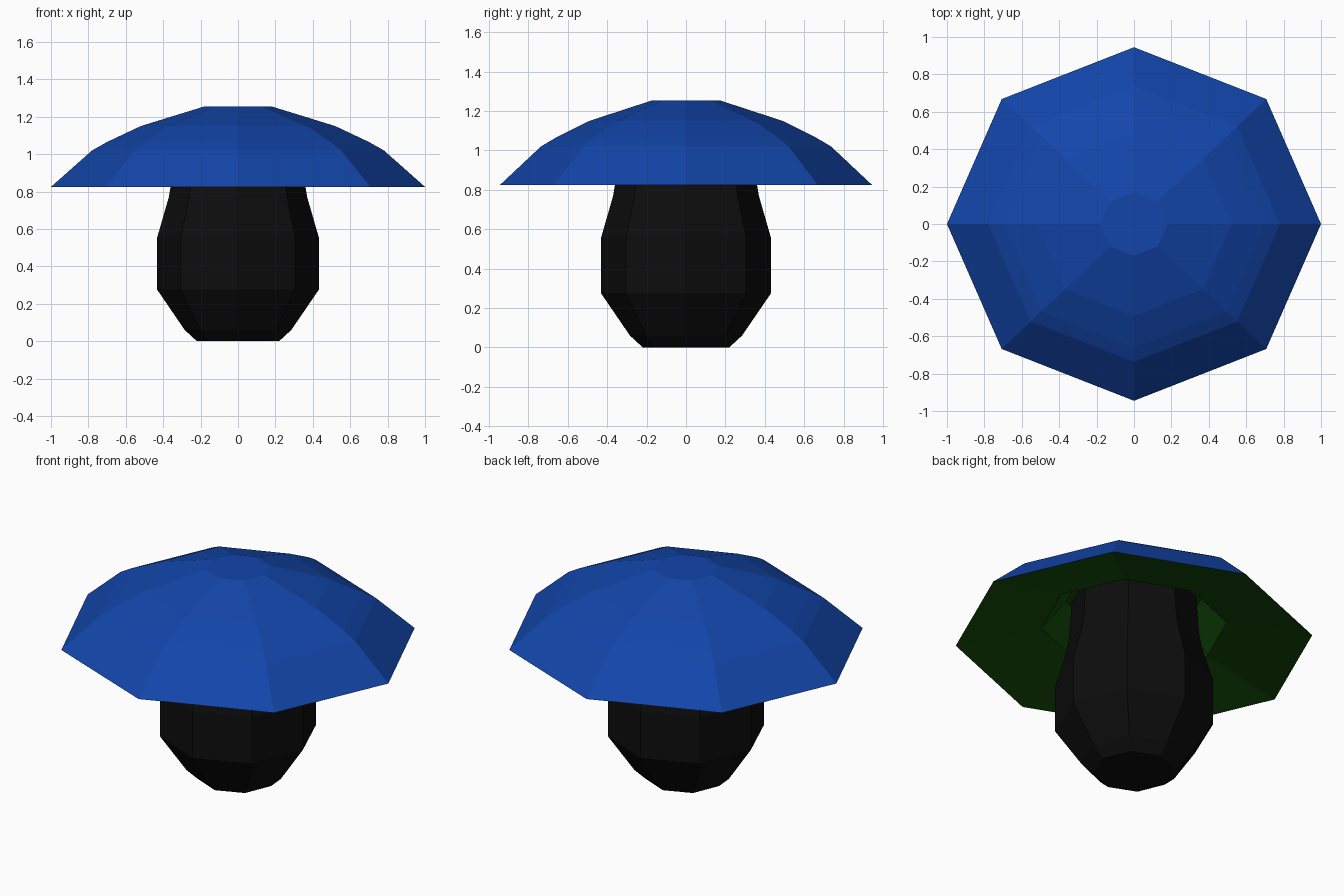
import bpy, bmesh, math

if "Cube" in bpy.data.objects:
    bpy.data.objects.remove(bpy.data.objects["Cube"])

SIDES = 8


def material(name, rgb):
    m = bpy.data.materials.new(name)
    m.diffuse_color = (*rgb, 1)
    m.use_nodes = True
    m.node_tree.nodes["Principled BSDF"].inputs["Base Color"].default_value = m.diffuse_color
    return m


def lathe(name, profile, mats, y_scale=1.0, under_from=None, closed=False):
    """Turn (radius, z) points into an eight-sided flat-faced body."""
    bm = bmesh.new()
    rings = []
    for r, z in profile:
        rings.append([bm.verts.new((r * math.cos(2 * math.pi * i / SIDES),
                                    r * y_scale * math.sin(2 * math.pi * i / SIDES), z))
                      for i in range(SIDES)])
    for k in range(len(rings) - 1):
        a, b = rings[k], rings[k + 1]
        for i in range(SIDES):
            j = (i + 1) % SIDES
            f = bm.faces.new((a[i], a[j], b[j], b[i]))
            if under_from is not None and k < under_from:
                f.material_index = 1
    bottom = bm.faces.new(rings[0])
    if under_from is not None:
        bottom.material_index = 1
    bm.faces.new(rings[-1])
    bmesh.ops.recalc_face_normals(bm, faces=bm.faces)
    mesh = bpy.data.meshes.new(name)
    bm.to_mesh(mesh)
    bm.free()
    for m in mats:
        mesh.materials.append(m)
    obj = bpy.data.objects.new(name, mesh)
    bpy.context.collection.objects.link(obj)
    return obj


blue = material("cap_blue", (0.006, 0.06, 0.40))
green = material("underside_green", (0.007, 0.075, 0.003))
black = material("stem_black", (0.004, 0.004, 0.004))

# Cap: recessed green underside out to the rim, then the blue dome
lathe("cap", [(0.38, 1.08), (0.52, 0.92), (1.0, 0.825),
              (0.78, 1.02), (0.70, 1.065), (0.52, 1.15), (0.18, 1.255)],
      [blue, green], y_scale=0.945, under_from=2)

# Stem: bulging barrel that narrows into the cap recess
lathe("stem", [(0.22, 0.0), (0.285, 0.06), (0.432, 0.275), (0.432, 0.555),
               (0.37, 0.77), (0.355, 0.86), (0.34, 1.09)], [black])
